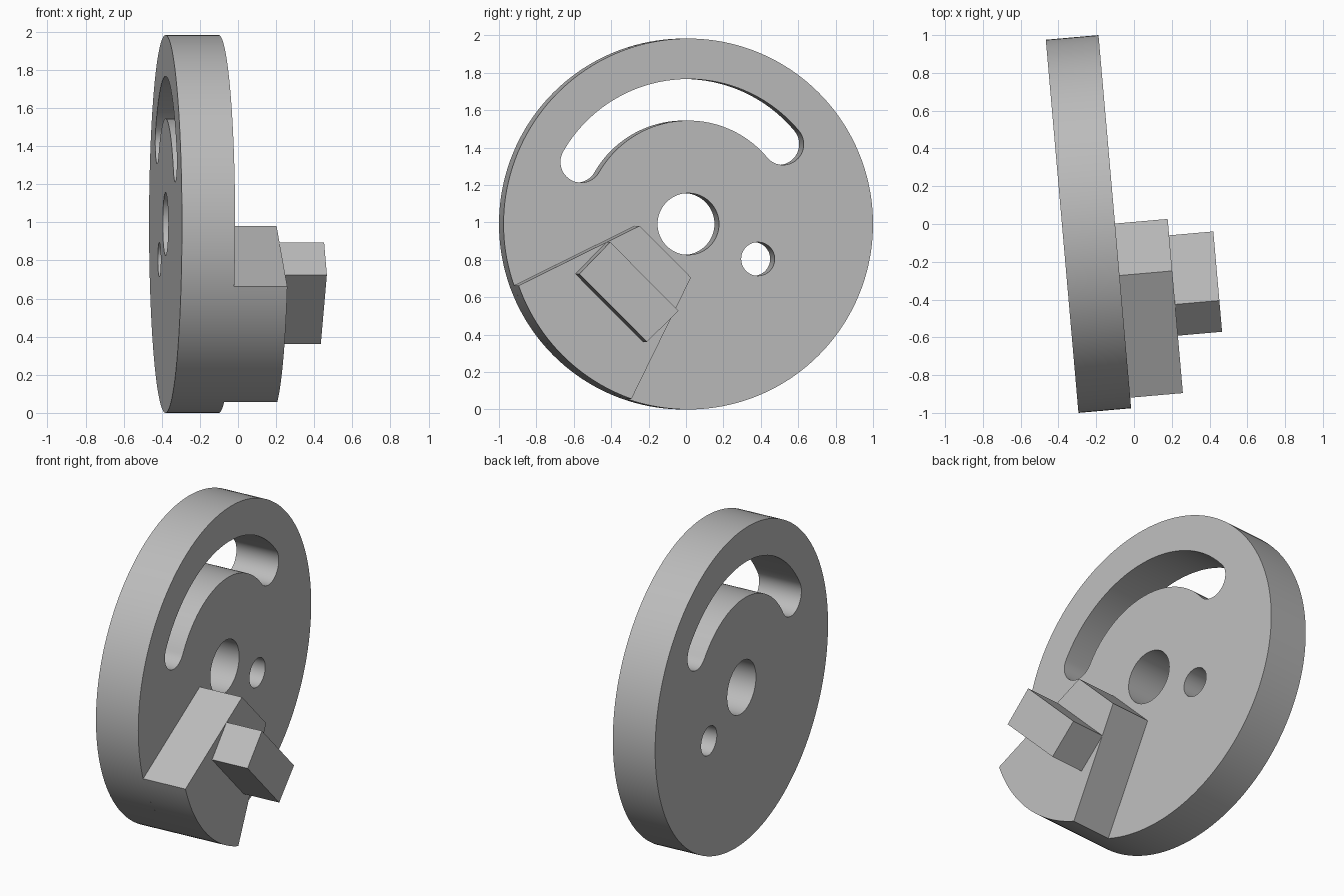
import bpy, bmesh
from math import cos, sin, radians, tau

cube = bpy.data.objects.get("Cube")
if cube:
    bpy.data.objects.remove(cube, do_unlink=True)

DISC_R = 0.9915
HALF = 0.14
LUG_TOP = 0.42
BLOCK_TOP = 0.655
CENTRE = (-0.241, 0, DISC_R)

grey = bpy.data.materials.new("plain grey")
grey.use_nodes = True
colour = (0.5, 0.5, 0.5, 1)
grey.diffuse_color = colour
grey.node_tree.nodes["Principled BSDF"].inputs["Base Color"].default_value = colour


def arc(radius, start, end, steps, centre=(0, 0)):
    """Points along an arc, angles in degrees."""
    return [(centre[0] + radius * cos(radians(start + (end - start) * i / steps)),
             centre[1] + radius * sin(radians(start + (end - start) * i / steps)))
            for i in range(steps + 1)]


def circle(radius, steps, centre=(0, 0)):
    return arc(radius, 0, 360, steps, centre)[:-1]


def prism(name, outline, low, high):
    """Extrude a flat outline along the disc axis."""
    bm = bmesh.new()
    face = bm.faces.new([bm.verts.new((low, a, b)) for a, b in outline])
    new = bmesh.ops.extrude_face_region(bm, geom=[face])["geom"]
    verts = [g for g in new if isinstance(g, bmesh.types.BMVert)]
    bmesh.ops.translate(bm, verts=verts, vec=(high - low, 0, 0))
    bmesh.ops.recalc_face_normals(bm, faces=bm.faces)
    mesh = bpy.data.meshes.new(name)
    bm.to_mesh(mesh)
    bm.free()
    mesh.materials.append(grey)
    obj = bpy.data.objects.new(name, mesh)
    bpy.context.collection.objects.link(obj)
    obj.location = CENTRE
    obj.rotation_euler.z = radians(5)
    return obj


# Disc with a centre bore, a small pin hole and a curved slot
disc = prism("disc", circle(DISC_R, 160), -HALF, HALF)
mid, cap, first, last = 0.664, 0.111, 40, 150
ends = [(mid * cos(radians(a)), mid * sin(radians(a))) for a in (first, last)]
slot = (arc(mid + cap, first, last, 56)
        + arc(cap, last, last + 180, 24, ends[1])[1:-1]
        + arc(mid - cap, last, first, 56)
        + arc(cap, first + 180, first + 360, 24, ends[0])[1:-1])
cutters = {
    "bore_cutter": circle(0.165, 64),
    "pin_hole_cutter": circle(0.09, 48, (0.374, -0.187)),
    "slot_cutter": slot,
}
bpy.context.view_layer.objects.active = disc
for name, outline in cutters.items():
    cutter = prism(name, outline, -2 * HALF, 2 * HALF)
    cutter.hide_render = True
    mod = disc.modifiers.new(name, "BOOLEAN")
    mod.operation = "DIFFERENCE"
    mod.solver = "EXACT"
    mod.object = cutter
    bpy.context.view_layer.update()
    bpy.ops.object.modifier_apply(modifier=name)
    bpy.data.objects.remove(cutter, do_unlink=True)

# Wedge lug: flat inner end, flaring sides, outer edge follows the disc
lug = prism("wedge_lug", [(-0.01, -0.286), (-0.286, -0.01)]
            + arc(DISC_R, 199.4, 250.6, 24), HALF, LUG_TOP)

# Square block standing on the lug
block = prism("drive_block", [(-0.464, -0.097), (-0.097, -0.464),
                              (-0.267, -0.63), (-0.63, -0.267)], LUG_TOP, BLOCK_TOP)

# Smooth the round walls, keep the edges crisp
bpy.ops.object.select_all(action="DESELECT")
for obj in (disc, lug, block):
    obj.select_set(True)
bpy.context.view_layer.objects.active = disc
bpy.ops.object.shade_smooth_by_angle(angle=radians(30))
